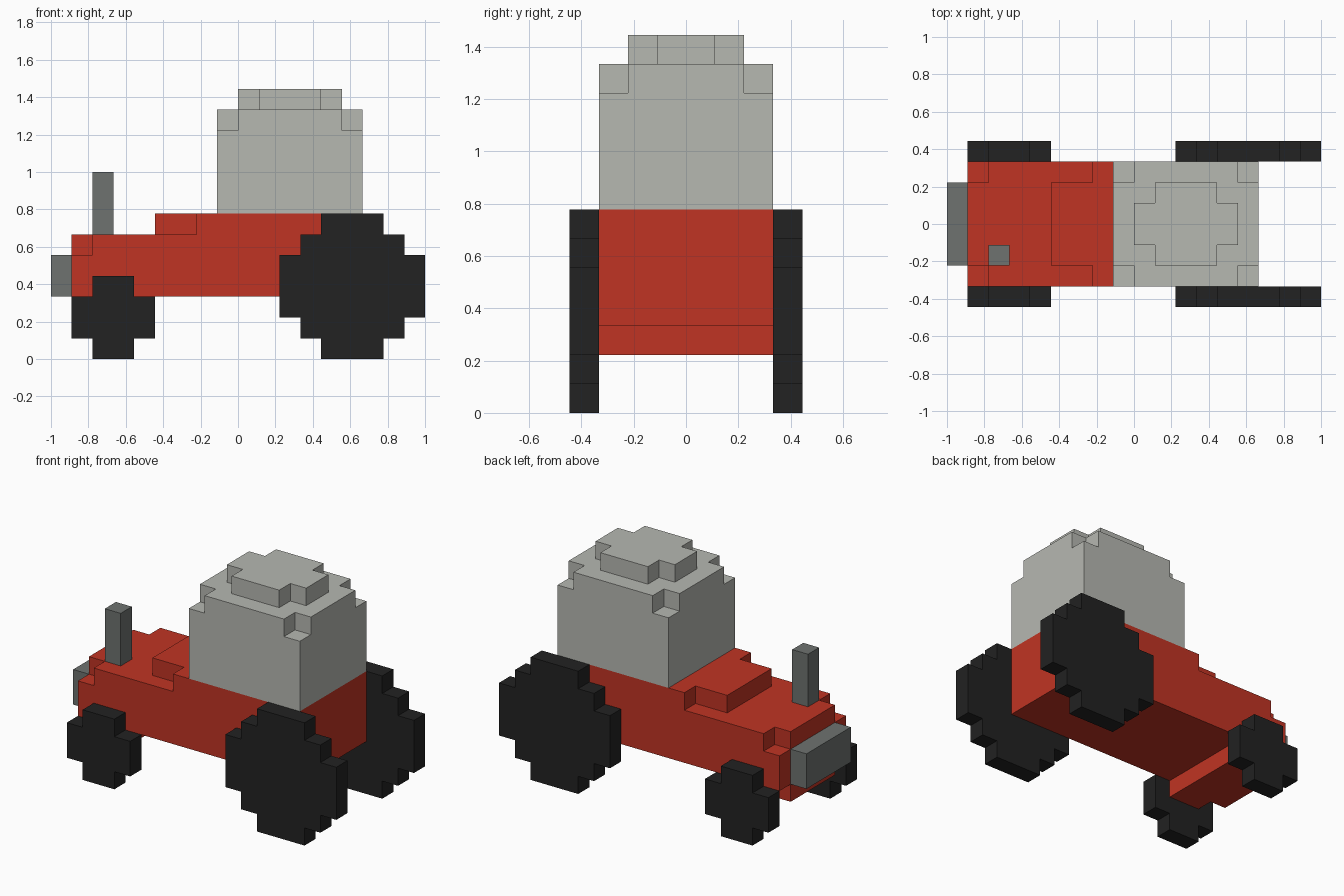
import bpy
import bmesh
from mathutils import Vector

default = bpy.data.objects.get("Cube")
if default:
    bpy.data.objects.remove(default, do_unlink=True)

U = 1 / 9                       # size of one block
ORIGIN = Vector((9, 4, 0))      # grid point that sits at the centre of the base


def make_material(name, rgb):
    mat = bpy.data.materials.new(name)
    mat.use_nodes = True
    mat.diffuse_color = (*rgb, 1)
    mat.node_tree.nodes["Principled BSDF"].inputs["Base Color"].default_value = (*rgb, 1)
    return mat


red = make_material("red paint", (0.527, 0.034, 0.017))
light_grey = make_material("light grey cab", (0.468, 0.479, 0.442))
mid_grey = make_material("mid grey metal", (0.156, 0.171, 0.162))
black = make_material("black rubber", (0.016, 0.016, 0.016))


def cells(x0, x1, y0, y1, z0, z1):
    return {(x, y, z) for x in range(x0, x1) for y in range(y0, y1) for z in range(z0, z1)}


def corners(x0, x1, y0, y1, z0, z1):
    """Blocks at both side corners (y0 and y1) of a span."""
    return cells(x0, x1, y0, y0 + 1, z0, z1) | cells(x0, x1, y1 - 1, y1, z0, z1)


def build(name, blocks, mat):
    """Skin a set of blocks with one closed surface of outer faces."""
    bm = bmesh.new()
    verts = {}

    def vert(p):
        key = tuple(p)
        if key not in verts:
            verts[key] = bm.verts.new((Vector(p) - ORIGIN) * U)
        return verts[key]

    for cell in sorted(blocks):
        for axis in range(3):
            a, b = (axis + 1) % 3, (axis + 2) % 3
            for side in (0, 1):
                neighbour = list(cell)
                neighbour[axis] += 1 if side else -1
                if tuple(neighbour) in blocks:
                    continue
                quad = []
                for da, db in ((0, 0), (1, 0), (1, 1), (0, 1)):
                    p = list(cell)
                    p[axis] += side
                    p[a] += da
                    p[b] += db
                    quad.append(vert(p))
                bm.faces.new(quad if side else quad[::-1])
    mesh = bpy.data.meshes.new(name)
    bm.to_mesh(mesh)
    bm.free()
    mesh.materials.append(mat)
    obj = bpy.data.objects.new(name, mesh)
    bpy.context.collection.objects.link(obj)
    return obj


# Body: long chassis, front axle block below, raised bonnet above
body = cells(1, 15, 1, 7, 3, 6) - corners(1, 2, 1, 7, 5, 6)
body |= cells(1, 4, 1, 7, 2, 3) - corners(1, 2, 1, 7, 2, 3)
body |= cells(5, 15, 1, 7, 6, 7) - corners(5, 7, 1, 7, 6, 7)
build("body", body, red)

# Cab: clipped upper corners and a smaller stepped roof
cab = cells(8, 15, 1, 7, 7, 12)
cab -= corners(8, 9, 1, 7, 11, 12) | corners(14, 15, 1, 7, 11, 12)
roof = cells(9, 14, 2, 6, 12, 13)
roof -= corners(9, 10, 2, 6, 12, 13) | corners(13, 14, 2, 6, 12, 13)
build("cab", cab | roof, light_grey)

# Grille and exhaust
build("grille", cells(0, 1, 2, 6, 3, 5), mid_grey)
build("exhaust_pipe", cells(2, 3, 2, 3, 6, 9), mid_grey)


# Wheels: round outline given as the inset of each row, bottom to top
def wheel(name, x0, insets, y):
    size = len(insets)
    blocks = set()
    for z, inset in enumerate(insets):
        blocks |= cells(x0 + inset, x0 + size - inset, y, y + 1, z, z + 1)
    build(name, blocks, black)


for side, y in (("near", 0), ("far", 7)):
    wheel("small_wheel_" + side, 1, (1, 0, 0, 1), y)
    wheel("large_wheel_" + side, 11, (2, 1, 0, 0, 0, 1, 2), y)
